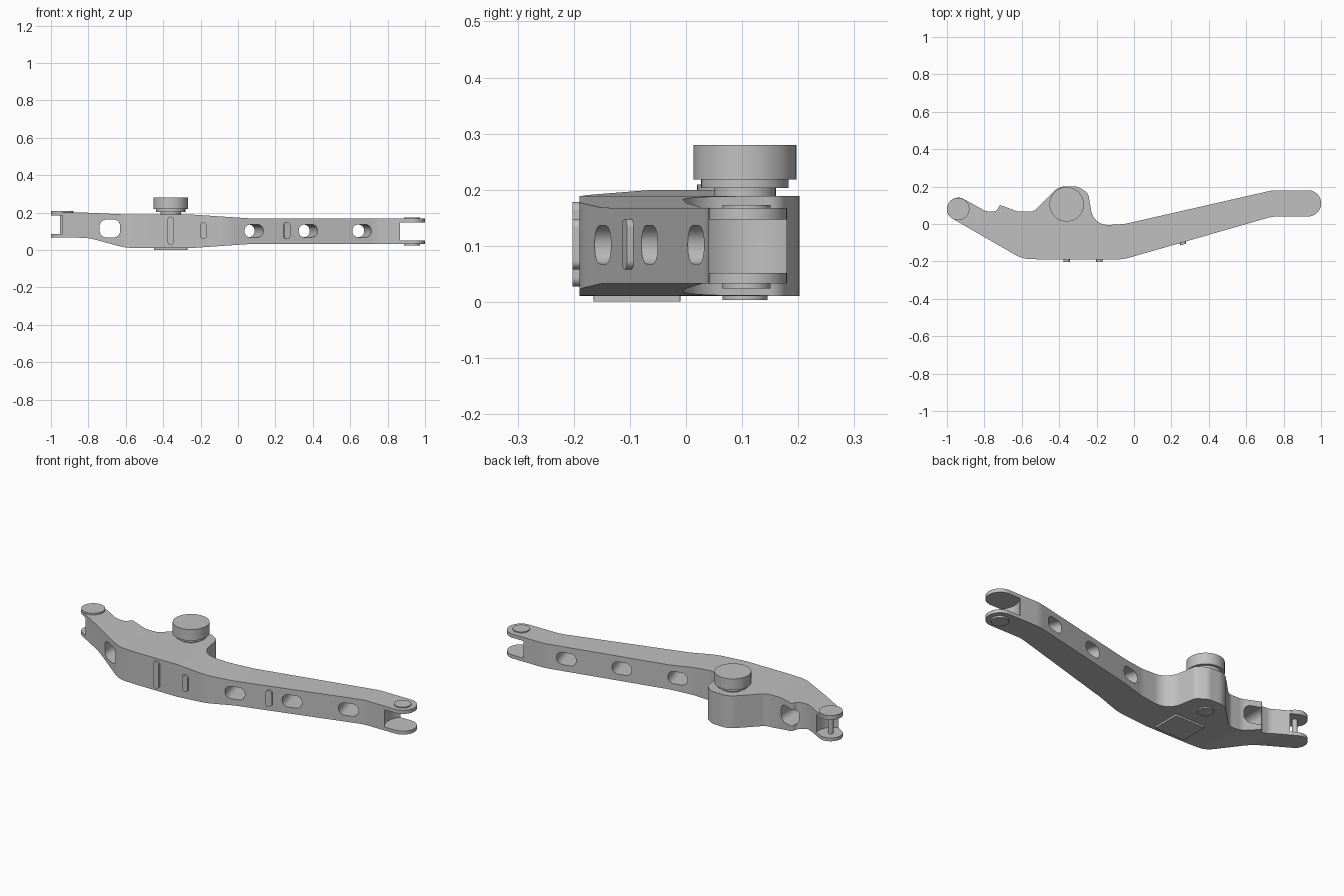
import bpy, bmesh, math
from mathutils import Vector, Matrix

cube = bpy.data.objects.get("Cube")
if cube:
    bpy.data.objects.remove(cube, do_unlink=True)

metal = bpy.data.materials.new("grey metal")
metal.use_nodes = True
GREY = (0.53, 0.53, 0.53, 1)
metal.diffuse_color = GREY
metal.node_tree.nodes["Principled BSDF"].inputs["Base Color"].default_value = GREY


def fillet(corners, steps=9):
    """Round each corner (x, y, radius) with an arc tangent to both edges."""
    pts = []
    for i, (x, y, r) in enumerate(corners):
        p = Vector((x, y))
        e1 = Vector(corners[i - 1][:2]) - p
        e2 = Vector(corners[(i + 1) % len(corners)][:2]) - p
        if r == 0:
            pts.append(p)
            continue
        half = e1.angle(e2) / 2
        a, b = e1.normalized(), e2.normalized()
        t = min(r / math.tan(half), 0.49 * e1.length, 0.49 * e2.length)
        c = p + (a + b).normalized() * (t / math.cos(half))
        s, e = p + a * t - c, p + b * t - c
        sweep = s.angle(e)
        for k in range(steps + 1):
            f = k / steps
            pts.append(c + (s * math.sin((1 - f) * sweep) + e * math.sin(f * sweep))
                       / math.sin(sweep))
    return pts


def prism(name, pts, low, high, matrix=Matrix()):
    """Extrude a flat outline from low to high along its local z."""
    bm = bmesh.new()
    face = bm.faces.new([bm.verts.new((p[0], p[1], low)) for p in pts])
    out = bmesh.ops.extrude_face_region(bm, geom=[face], use_keep_orig=True)
    top = [v for v in out["geom"] if isinstance(v, bmesh.types.BMVert)]
    bmesh.ops.translate(bm, verts=top, vec=(0, 0, high - low))
    bmesh.ops.recalc_face_normals(bm, faces=bm.faces)
    bm.transform(matrix)
    mesh = bpy.data.meshes.new(name)
    bm.to_mesh(mesh)
    bm.free()
    mesh.materials.append(metal)
    obj = bpy.data.objects.new(name, mesh)
    bpy.context.collection.objects.link(obj)
    return obj


def disc(name, x, y, r, low, high, n=48):
    ring = [(x + r * math.cos(k * math.tau / n), y + r * math.sin(k * math.tau / n))
            for k in range(n)]
    return prism(name, ring, low, high)


def rounded(w, h, r):
    return fillet([(-w / 2, -h / 2, r), (w / 2, -h / 2, r), (w / 2, h / 2, r), (-w / 2, h / 2, r)])


def upright(x, y, z, turn=0):
    """Stand a shape up so that its local z points to the front, turned about z."""
    return (Matrix.Translation((x, y, z)) @ Matrix.Rotation(turn, 4, "Z")
            @ Matrix.Rotation(math.pi / 2, 4, "X"))


def select(obj):
    bpy.ops.object.select_all(action="DESELECT")
    obj.select_set(True)
    bpy.context.view_layer.objects.active = obj


def boolean(obj, cutter, operation="DIFFERENCE"):
    cutter.hide_render = True
    select(obj)
    mod = obj.modifiers.new("cut", "BOOLEAN")
    mod.object, mod.operation, mod.solver = cutter, operation, "EXACT"
    bpy.ops.object.modifier_apply(modifier=mod.name)
    bpy.data.objects.remove(cutter, do_unlink=True)


# Arm: plan outline met with the side profile
plan = [(-1.022, 0.058, 0.06), (-0.6, -0.185, 0.15), (-0.49, -0.19, 0.2),
        (-0.06, -0.19, 0.3), (0.74, 0.04, 0.2), (1, 0.04, 0.07), (1, 0.18, 0.07),
        (0.74, 0.18, 0.2), (-0.05, 0, 0.2), (-0.215, -0.01, 0.11),
        (-0.245, 0.165, 0.04), (-0.3, 0.2, 0.05), (-0.4, 0.203, 0.09),
        (-0.537, 0.066, 0.05), (-0.62, 0.066, 0.08), (-0.717, 0.102, 0.01),
        (-0.735, 0.067, 0.03), (-0.79, 0.067, 0.06), (-0.962, 0.162, 0.06)]
profile = [(-1.1, 0.068, 0), (-0.8, 0.065, 0.3), (-0.6, 0.011, 0.3), (-0.24, 0.011, 0.3),
           (0.08, 0.033, 0.3), (1.1, 0.033, 0), (1.1, 0.167, 0), (0.08, 0.168, 0.3),
           (-0.24, 0.189, 0.3), (-0.58, 0.189, 0.3), (-0.82, 0.2, 0.3), (-1.1, 0.2, 0)]
arm = prism("arm", fillet(plan), -0.1, 0.4)
boolean(arm, prism("profile_cutter", fillet(profile, 3), -0.5, 0.5, upright(0, 0, 0)),
        "INTERSECT")

# Fork gaps at both ends
boolean(arm, disc("right_gap", 0.95, 0.11, 0.11, 0.052, 0.147))
boolean(arm, disc("left_gap", -0.957, 0.09, 0.083, 0.085, 0.185))

# Windows through the long arm, square to its walls, and one by the left fork
slope = math.atan2(0.23, 0.8)
for x in (0.085, 0.375, 0.662):
    y = -0.172 + x * 0.287
    boolean(arm, prism("window", rounded(0.105, 0.068, 0.032), -0.3, 0.1,
                       upright(x, y, 0.102, slope)))
boolean(arm, prism("left_window", rounded(0.11, 0.095, 0.035), -0.4, 0.4,
                   upright(-0.685, 0, 0.115)))

parts = [arm]

# Raised ribs on the front wall
for name, x, y, h, turn in (("long_rib", -0.36, -0.19, 0.15, 0),
                            ("short_rib", -0.185, -0.19, 0.09, 0),
                            ("arm_rib", 0.26, -0.098, 0.09, slope)):
    parts.append(prism(name, rounded(0.034, h, 0.016), -0.01, 0.012,
                       upright(x, y, 0.103, turn)))

# Pivot knob with stepped neck, and the cap beneath it
for name, r, low, high in (("knob", 0.092, 0.218, 0.28), ("knob_collar", 0.078, 0.203, 0.218),
                           ("knob_neck", 0.055, 0.185, 0.203),
                           ("bottom_cap", 0.04, 0.004, 0.015)):
    parts.append(disc(name, -0.36, 0.105, r, low, high))

# Fork ends: pin, pads and caps
for name, x, y, r, low, high in (("left_pin", -0.94, 0.08, 0.013, 0.075, 0.195),
                                 ("left_pad", -0.94, 0.08, 0.06, 0.19, 0.209),
                                 ("right_top_cap", 0.93, 0.108, 0.043, 0.16, 0.173),
                                 ("right_bottom_cap", 0.93, 0.108, 0.043, 0.024, 0.04)):
    parts.append(disc(name, x, y, r, low, high))

# Plate under the body
parts.append(prism("bottom_plate", rounded(0.18, 0.155, 0.005), 0, 0.012,
                   Matrix.Translation((-0.36, -0.087, 0.001))))

# Smooth rounds, crisp edges
for part in parts:
    select(part)
    bpy.ops.object.shade_smooth_by_angle(angle=math.radians(28))
    part.modifiers.new("flat faces", "WEIGHTED_NORMAL").keep_sharp = True
